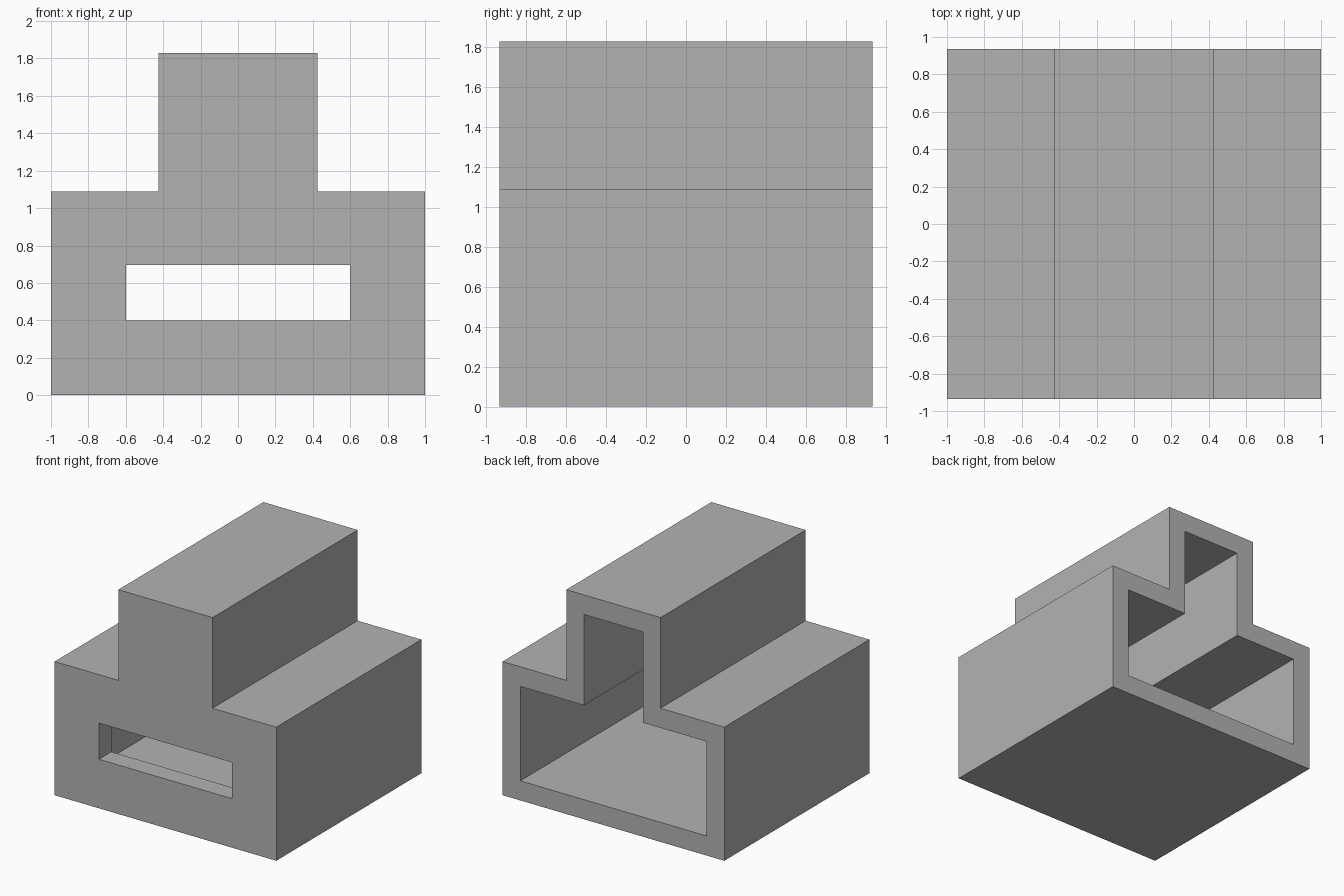
import bpy
import bmesh

if "Cube" in bpy.data.objects:
    bpy.data.objects.remove(bpy.data.objects["Cube"], do_unlink=True)

# Main dimensions
HALF_W, HALF_D = 1.0, 0.935
STEM_W, STEP_Z, TOP_Z = 0.425, 1.09, 1.83
WALL = 0.16

grey = bpy.data.materials.new("plain grey")
grey.use_nodes = True
colour = (0.45, 0.45, 0.45, 1)
grey.diffuse_color = colour
grey.node_tree.nodes["Principled BSDF"].inputs["Base Color"].default_value = colour


def extrude_profile(name, half_profile, y0, y1):
    """Mirror a right-hand x,z outline and extrude it from y0 to y1."""
    outline = half_profile + [(-x, z) for x, z in reversed(half_profile)]
    bm = bmesh.new()
    face = bm.faces.new([bm.verts.new((x, y0, z)) for x, z in outline])
    new = bmesh.ops.extrude_face_region(bm, geom=[face])["geom"]
    verts = [v for v in new if isinstance(v, bmesh.types.BMVert)]
    bmesh.ops.translate(bm, verts=verts, vec=(0, y1 - y0, 0))
    bmesh.ops.recalc_face_normals(bm, faces=bm.faces)
    mesh = bpy.data.meshes.new(name)
    bm.to_mesh(mesh)
    bm.free()
    mesh.materials.append(grey)
    obj = bpy.data.objects.new(name, mesh)
    bpy.context.collection.objects.link(obj)
    return obj


def stepped(inset):
    """Stepped outline, shrunk evenly by the wall thickness."""
    return [(HALF_W - inset, inset), (HALF_W - inset, STEP_Z - inset),
            (STEM_W - inset, STEP_Z - inset), (STEM_W - inset, TOP_Z - inset)]


# Outer housing, cavity open at the back, and slot through the front wall
housing = extrude_profile("stepped_housing", stepped(0), -HALF_D, HALF_D)
cavity = extrude_profile("cavity_cutter", stepped(WALL), WALL - HALF_D, HALF_D + 0.2)
slot = extrude_profile("slot_cutter", [(0.6, 0.4), (0.6, 0.695)], -HALF_D - 0.2, 0)

for cutter in (cavity, slot):
    cutter.hide_render = True
    cut = housing.modifiers.new(cutter.name, "BOOLEAN")
    cut.operation = "DIFFERENCE"
    cut.solver = "EXACT"
    cut.object = cutter

# Bake the cuts and drop the cutters
bpy.context.view_layer.update()
evaluated = housing.evaluated_get(bpy.context.evaluated_depsgraph_get())
baked = bpy.data.meshes.new_from_object(evaluated)
housing.modifiers.clear()
housing.data = baked
for cutter in (cavity, slot):
    bpy.data.objects.remove(cutter, do_unlink=True)
